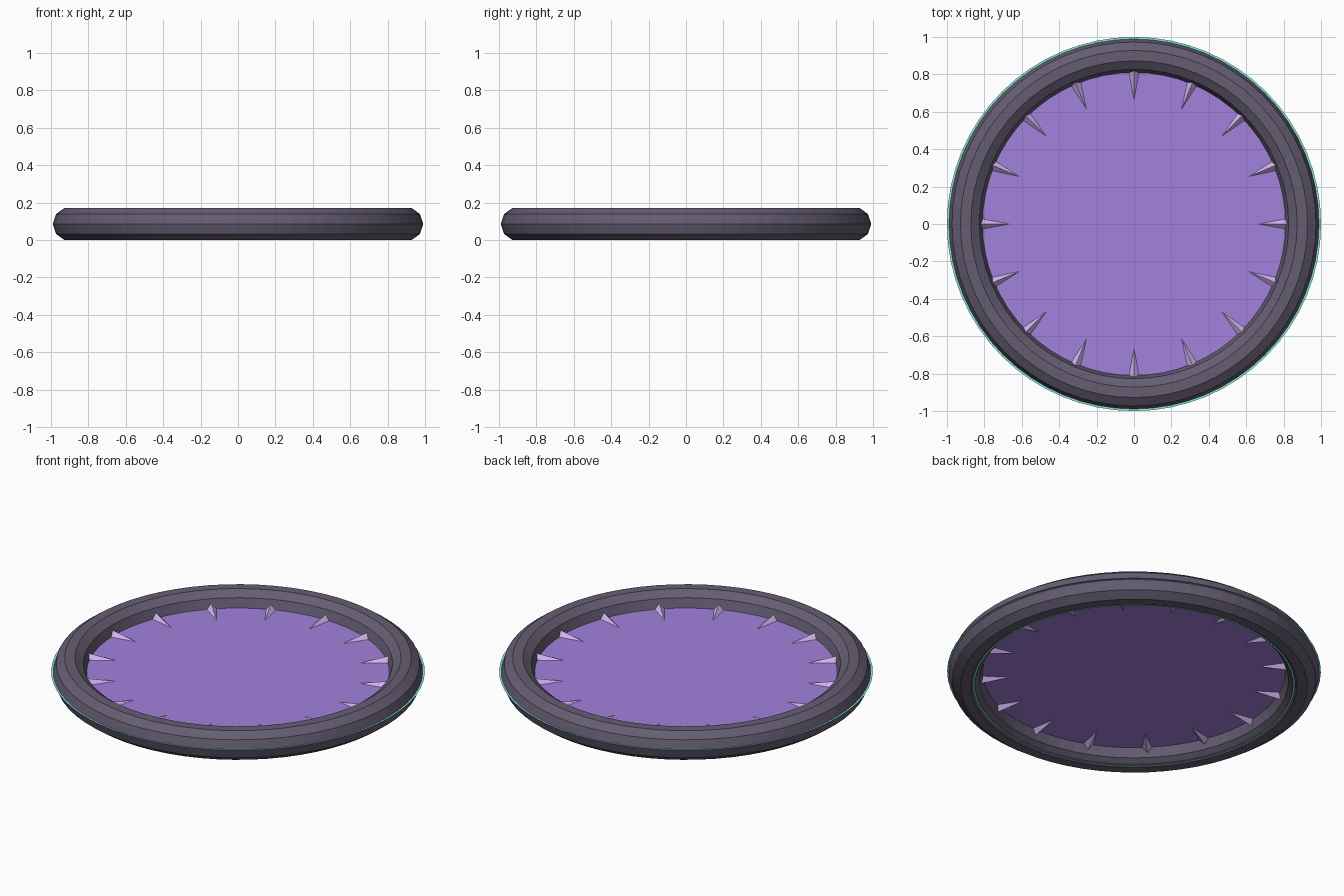
import bpy, bmesh, math
from mathutils import Matrix, Vector

if "Cube" in bpy.data.objects:
    bpy.data.objects.remove(bpy.data.objects["Cube"])

MID = 0.086     # height of the ring's centre plane
SEG = 64


def material(name, rgba):
    m = bpy.data.materials.new(name)
    m.diffuse_color = rgba
    m.use_nodes = True
    m.node_tree.nodes["Principled BSDF"].inputs["Base Color"].default_value = m.diffuse_color
    return m


def add_object(name, bm, mat):
    me = bpy.data.meshes.new(name)
    bm.to_mesh(me)
    bm.free()
    me.materials.append(mat)
    ob = bpy.data.objects.new(name, me)
    bpy.context.collection.objects.link(ob)
    return ob


def revolve(bm, profile, closed):
    # sweep a list of (radius, z) points round the z axis
    rows = [[bm.verts.new((r * math.cos(a), r * math.sin(a), z)) for r, z in profile]
            for a in (2 * math.pi * i / SEG for i in range(SEG))]
    n = len(profile)
    for i in range(SEG):
        a, b = rows[i], rows[(i + 1) % SEG]
        for j in range(n if closed else n - 1):
            k = (j + 1) % n
            bm.faces.new((a[j], b[j], b[k], a[k]))


stone = material("stone", (0.13, 0.11, 0.17, 1))
energy = material("energy", (0.36, 0.22, 0.72, 0.9))
crystal = material("crystal", (0.62, 0.45, 0.85, 1))
glow = material("glow", (0.25, 0.85, 0.72, 1))

# heavy ring with a ten-sided section
bm = bmesh.new()
section = [(0.9 + 0.09 * math.cos(math.tau * k / 10),
            MID + 0.09 * math.sin(math.tau * k / 10) * 0.086 / 0.0856) for k in range(10)]
revolve(bm, section, True)
ring = add_object("ring", bm, stone)

# flat membrane filling the ring
bm = bmesh.new()
bmesh.ops.create_circle(bm, cap_ends=True, segments=SEG, radius=0.817,
                        matrix=Matrix.Translation((0, 0, MID)))
add_object("membrane", bm, energy)

# thin glowing trims: outer edge facing up, inner underside facing down
bm = bmesh.new()
revolve(bm, [(0.98, MID + 0.003), (1.0, MID + 0.003)][::-1], False)
for f in bm.faces:
    if f.normal.z < 0:
        f.normal_flip()
bm.normal_update()
for f in bm.faces:
    if f.normal.z < 0:
        f.normal_flip()
add_object("outer_trim", bm, glow)

bm = bmesh.new()
revolve(bm, [(0.851, 0.007), (0.864, 0.007)], False)
bm.normal_update()
for f in bm.faces:
    if f.normal.z > 0:
        f.normal_flip()
add_object("underside_trim", bm, glow)

# sixteen four-sided spikes pointing inwards
bm = bmesh.new()
for i in range(16):
    a = math.tau * i / 16
    out = Vector((math.cos(a), math.sin(a), 0))
    mat = (Matrix.Translation(out * 0.755 + Vector((0, 0, MID)))
           @ Matrix.Rotation(a, 4, 'Z') @ Matrix.Rotation(-math.pi / 2, 4, 'Y'))
    bmesh.ops.create_cone(bm, cap_ends=True, segments=4, radius1=0.033, radius2=0,
                          depth=0.18, matrix=mat)
add_object("spikes", bm, crystal)
